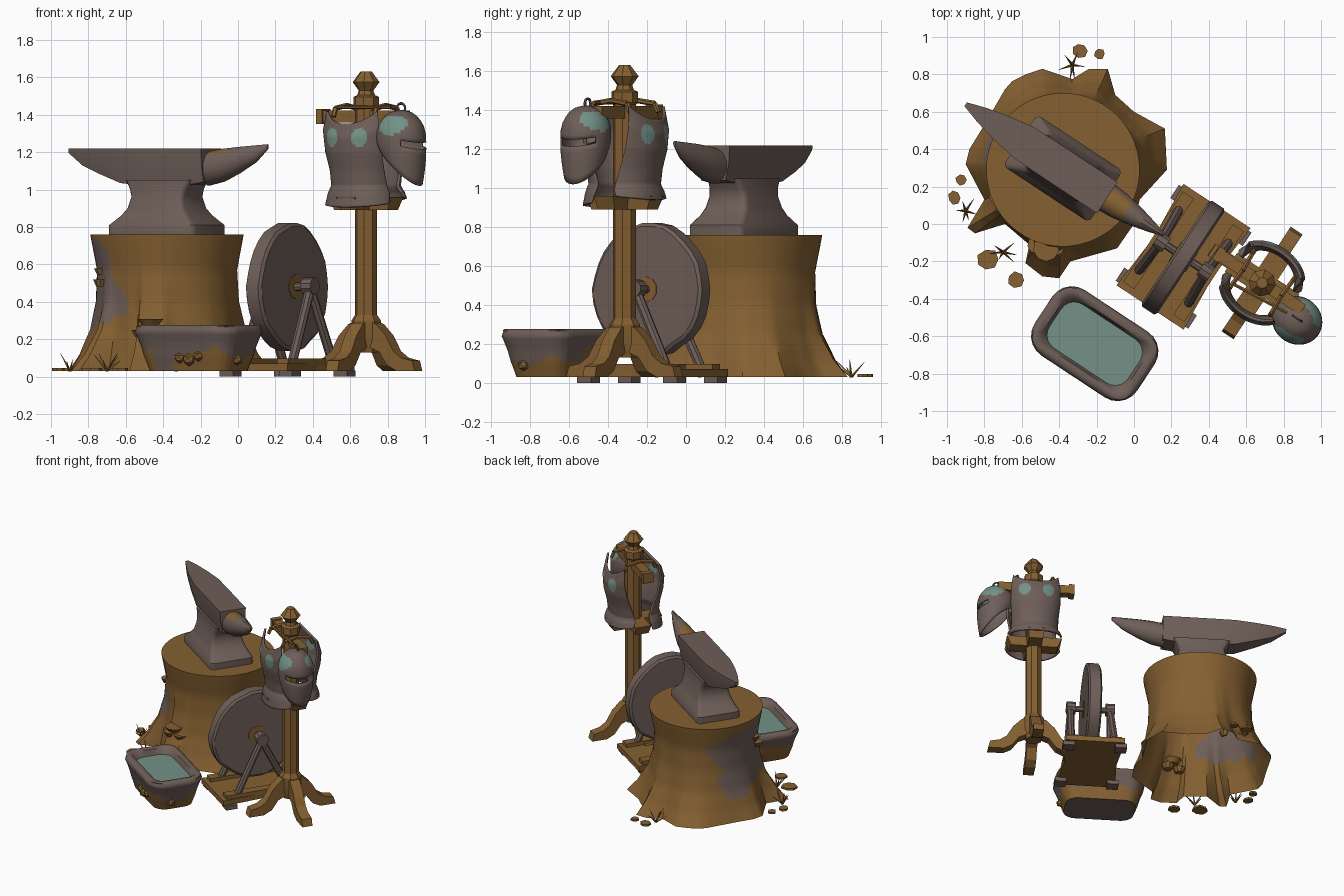
import bpy, bmesh, math, random
from mathutils import Vector, Matrix

if "Cube" in bpy.data.objects:
    bpy.data.objects.remove(bpy.data.objects["Cube"])

random.seed(4)
ANGLE = math.atan2(-0.551, 0.835)      # shared diagonal layout direction


def material(name, rgb):
    m = bpy.data.materials.new(name)
    m.diffuse_color = (*rgb, 1)
    m.use_nodes = True
    m.node_tree.nodes["Principled BSDF"].inputs["Base Color"].default_value = m.diffuse_color
    return m


BROWN = material("wood brown", (0.235, 0.118, 0.031))
GREY = material("iron grey", (0.156, 0.112, 0.097))
TEAL = material("pale teal", (0.175, 0.285, 0.245))


def finish(name, bm, mats, loc=(0, 0, 0), turn=ANGLE, rule=None, smooth=35):
    bmesh.ops.recalc_face_normals(bm, faces=bm.faces)
    if rule:
        for f in bm.faces:
            f.material_index = rule(f.calc_center_median(), f)
    me = bpy.data.meshes.new(name)
    bm.to_mesh(me)
    bm.free()
    ob = bpy.data.objects.new(name, me)
    bpy.context.collection.objects.link(ob)
    for m in mats:
        me.materials.append(m)
    ob.location, ob.rotation_euler = loc, (0, 0, turn)
    if smooth:
        bpy.ops.object.select_all(action='DESELECT')
        ob.select_set(True)
        bpy.context.view_layer.objects.active = ob
        bpy.ops.object.shade_smooth_by_angle(angle=math.radians(smooth))
    return ob


def loft(bm, rings, start=True, end=True, closed=True):
    vs = [[bm.verts.new(p) for p in r] for r in rings]
    n = len(vs[0])
    for a, b in zip(vs, vs[1:]):
        for i in range(n if closed else n - 1):
            j = (i + 1) % n
            bm.faces.new((a[i], a[j], b[j], b[i]))
    if start:
        bm.faces.new(vs[0])
    if end:
        bm.faces.new(vs[-1])


def beam(bm, a, b, r, r2=None, n=8):
    a, b = Vector(a), Vector(b)
    mat = Matrix.Translation((a + b) / 2) @ (b - a).to_track_quat('Z', 'Y').to_matrix().to_4x4()
    bmesh.ops.create_cone(bm, cap_ends=True, segments=n, radius1=r, radius2=r if r2 is None else r2,
                          depth=(b - a).length, matrix=mat)


def box(bm, c, size):
    bmesh.ops.create_cube(bm, size=1, matrix=Matrix.Translation(c) @ Matrix.Diagonal((*size, 1)))


def refine(levels, k):
    out = [levels[0]]
    for a, b in zip(levels, levels[1:]):
        out += [tuple(x + (y - x) * i / k for x, y in zip(a, b)) for i in range(1, k + 1)]
    return out


def rrect(hx, hy, r, z, n=3, k=1):
    pts = []
    for q, (sx, sy) in enumerate(((1, 1), (-1, 1), (-1, -1), (1, -1))):
        for i in range(n + 1):
            t = math.pi / 2 * (q + i / n)
            pts.append((sx * (hx - r) + r * math.cos(t), sy * (hy - r) + r * math.sin(t), z))
    return refine(pts + pts[:1], k)[:-1]


# Stump: round top lofted down to a lobed root outline, open below
C = Vector((-0.38, 0.29))
roots = [(-.65, .765), (-.58, .80), (-.49, .83), (-.33, .775), (-.24, .83), (-.14, .83), (-.10, .69),
         (0, .60), (.165, .51), (.176, .29), (.03, .13), (0, 0), (-.09, -.13), (-.34, -.20),
         (-.40, -.29), (-.49, -.28), (-.58, -.21), (-.56, -.11), (-.69, 0), (-.85, -.05),
         (-.89, -.02), (-.80, .13), (-.90, .32), (-.88, .40), (-.80, .53), (-.69, .72)]
roots = refine(roots + roots[:1], 4)[:-1]
rings = []
for z, r, k in refine([(.03, .38, 1), (.12, .38, .62), (.25, .365, .3), (.4, .36, .13), (.57, .37, .03),
                       (.73, .405, 0), (.76, .41, 0)], 4):
    rings.append([])
    for p in roots:
        v = Vector(p) - C
        v = v.normalized() * (r + (v.length - r) * k)
        rings[-1].append((v.x, v.y, z))


def bark(c, f):
    turn = math.degrees(math.atan2(c.y, c.x)) % 360
    off = turn - 184 + 12 * math.sin(14 * c.z)
    upper = abs(off) < 46 * (1 - ((c.z - .5) / .24) ** 4)
    lower = ((turn - 160) / 20) ** 2 + ((c.z - .34) / .16) ** 2 < 1
    return int((upper or lower) and c.z < .74)


bm = bmesh.new()
loft(bm, rings, start=False)
finish("stump", bm, [BROWN, GREY], (*C, 0), 0, bark)

# Shelf fungi on the stump
bm = bmesh.new()
for x, y, z, r in ((-.47, -.13, .29, .07), (-.52, -.11, .23, .05), (-.42, -.12, .23, .05),
                   (-.725, .19, .56, .045), (-.735, .15, .5, .04)):
    beam(bm, (x, y, z - .018), (x, y, z + .018), r * .6, r, 9)
finish("fungi", bm, [BROWN], turn=0)

# Anvil: waisted foot, wedge heel block and rounded horn
A = (-.38, .297, 0)
bm = bmesh.new()
loft(bm, [rrect(hx, hy, .03, z) for z, hx, hy in ((.76, .275, .165), (.81, .275, .165), (.86, .215, .14),
     (.90, .18, .13), (.96, .165, .115), (1.0, .18, .105), (1.05, .21, .098))])
finish("anvil_foot", bm, [GREY], A)
bm = bmesh.new()
loft(bm, [[(u, -w, 1.22), (u, w, 1.22), (u, w * .95, (b + 1.22) / 2), (u, w * .75, b), (u, -w * .75, b),
           (u, -w * .95, (b + 1.22) / 2)] for u, w, b in ((-.623, .012, 1.195), (-.52, .045, 1.13),
     (-.40, .073, 1.085), (-.25, .098, 1.035), (-.1, .1, 1.02), (.15, .1, 1.02), (.284, .1, 1.04))])
finish("anvil_body", bm, [GREY], A)
bm = bmesh.new()
horn = refine([(.27, .085, 1.02, 1.205), (.36, .078, 1.04, 1.22), (.46, .06, 1.085, 1.23),
               (.57, .032, 1.145, 1.238), (.647, .008, 1.215, 1.243)], 2)
loft(bm, [[(u, w * math.cos(t), (a + b) / 2 + (b - a) / 2 * math.sin(t))
           for t in (math.pi * (i + .5) / 6 for i in range(12))] for u, w, a, b in horn])
finish("anvil_horn", bm, [GREY, BROWN], A, rule=lambda c, f: int(.29 < c.x < .4 and f.normal.z > .6))

# Trough with rounded rim and water, muddy around the foot
bm = bmesh.new()
prof = refine([(.03, .255, .15), (.07, .27, .16), (.11, .285, .172), (.16, .298, .183), (.21, .317, .198),
               (.24, .328, .21), (.265, .32, .202), (.277, .30, .18)], 2)
prof += [(.268, .268, .155), (.225, .252, .14)]


def mud(c, f):
    if len(f.verts) > 4:
        return 2 if c.z > .2 else 0
    edge = .12 + .04 * math.sin(17 * c.x + 11 * c.y) + (.02 if c.y > 0 else 0)
    return int(c.z < edge and not (-.13 < c.x < .0 and c.y < 0) and f.normal.z < .5)


loft(bm, [rrect(hx, hy, hy * (.6 if z < .267 else .4), z, 5, 3) for z, hx, hy in prof])
finish("trough", bm, [GREY, BROWN, TEAL], (-.21, -.64, 0), smooth=50, rule=mud)
bm = bmesh.new()
for u, v, z, r in ((-.01, -.17, .1, .03), (.05, -.17, .09, .035), (.11, -.17, .11, .03), (.28, -.05, .09, .03)):
    bmesh.ops.create_icosphere(bm, subdivisions=1, radius=r, matrix=Matrix.Translation((u, v, z)))
finish("trough_lumps", bm, [BROWN], (-.21, -.64, 0))

# Grinding wheel with a chipped edge
W = (.265, -.175, 0)
n = 30
chips = [random.uniform(-.012, .004) for _ in range(n)]
bm = bmesh.new()
loft(bm, [[(u, (r + c) * math.cos(2 * math.pi * i / n), .48 + (r + c) * math.sin(2 * math.pi * i / n))
           for i, c in enumerate(chips)] for u, r in ((-.05, .325), (-.038, .342), (.038, .342), (.05, .325))])
finish("grinding_wheel", bm, [GREY], W, smooth=25)
bm = bmesh.new()
beam(bm, (-.054, 0, .48), (.054, 0, .48), .065, n=10)
finish("wheel_hub", bm, [BROWN], W)

# Wheel frame: axle, splayed legs, floor board and pads
bm = bmesh.new()
beam(bm, (-.16, 0, .48), (.16, 0, .48), .022)
for s in (-1, 1):
    beam(bm, (s * .11, 0, .485), (s * .175, 0, .485), .046, n=10)
    for t in (-1, 1):
        beam(bm, (s * .145, 0, .47), (s * .16, t * .2, .07), .026)
finish("wheel_frame", bm, [GREY], W)
bm = bmesh.new()
loft(bm, [[(s * u, v, z) for s, v, u in ((1, -.325, .215), (1, 0, .19), (1, .325, .215),
                                         (-1, .325, .215), (-1, 0, .19), (-1, -.325, .215))] for z in (.03, .07)])
for s in (-1, 1):
    box(bm, (s * .16, 0, .08), (.07, .58, .035))
finish("frame_board", bm, [BROWN], W, smooth=0)
bm = bmesh.new()
for s in (-1, 1):
    for t in (-1, 1):
        box(bm, (s * .19, t * .265, .017), (.085, .085, .034))
finish("frame_pads", bm, [GREY], W, smooth=0)

# Armour stand: turned post, four curved legs, cross bars
P = (.685, -.315, 0)
bm = bmesh.new()
loft(bm, [[(r * math.cos(math.pi * (i + .5) / 4), r * math.sin(math.pi * (i + .5) / 4), z) for i in range(8)]
          for r, z in ((.06, .13), (.08, .2), (.08, .3), (.06, .33), (.06, 1.43), (.07, 1.44), (.07, 1.495),
                       (.048, 1.505), (.04, 1.53), (.073, 1.575), (.03, 1.632))])
finish("stand_post", bm, [BROWN], P, smooth=20)
leg = [(.04, .3), (.09, .28), (.15, .22), (.2, .135), (.25, .1), (.32, .085), (.335, .03), (.22, .03),
       (.16, .06), (.11, .13), (.04, .16)]
bm = bmesh.new()
for k in range(4):
    rot = Matrix.Rotation(k * math.pi / 2, 3, 'Z')
    loft(bm, [[rot @ Vector((u, v, z)) for u, z in leg] for v in (-.038, .038)])
finish("stand_legs", bm, [BROWN], P, smooth=20)
bm = bmesh.new()
box(bm, (-.01, 0, 1.39), (.54, .065, .065))
box(bm, (-.275, 0, 1.39), (.04, .08, .08))
for sx, sy in ((.2, .06), (.06, .2)):
    loft(bm, [[(x * sx * k, y * sy * k, z) for x, y in ((1, 1), (-1, 1), (-1, -1), (1, -1))]
              for z, k in ((.89, .85), (.96, 1))])
finish("stand_bars", bm, [BROWN], P, smooth=0)

# Breastplate and backplate: curved shells parted widely at the sides
levels = refine([(.93, .195, .2, 74), (.98, .185, .19, 78), (1.02, .165, .175, 78), (1.1, .165, .185, 71),
                 (1.2, .175, .208, 62), (1.28, .176, .212, 55), (1.35, .16, .19, 52)], 6)
for s, name in ((-1, "breastplate"), (1, "backplate")):
    bm = bmesh.new()
    rows = []
    for z, ru, rv, amax in levels:
        low, high = max(0, (1.0 - z) / .07), max(0, (z - 1.2) / .15)
        rows.append([])
        for i in range(57):
            t = i / 28 - 1
            a = math.radians(amax) * t
            rows[-1].append((ru * math.sin(a) / math.sin(math.radians(amax)), s * rv * math.cos(a) ** .75,
                             z - .025 * low * math.cos(a) + .07 * high * t * t + (.035 * low if s > 0 else 0)))
    loft(bm, rows, False, False, False)
    ob = finish(name, bm, [GREY, TEAL], P, smooth=50,
                rule=lambda c, f: int(((abs(c.x) - .086) / .042) ** 2 + ((c.z - 1.28) / .049) ** 2 < 1))
    mod = ob.modifiers.new("thickness", 'SOLIDIFY')
    mod.thickness, mod.offset = .014, 0

# Shoulder straps
bm = bmesh.new()
for u in (-.13, .13):
    arch = [(u, -.12, 1.39), (u, -.1, 1.435), (u * .95, 0, 1.45), (u, .1, 1.435), (u, .12, 1.39)]
    for a, b in zip(arch, arch[1:]):
        beam(bm, a, b, .014, n=6)
beam(bm, (-.13, -.09, 1.44), (.2, -.06, 1.44), .01, n=6)
finish("shoulder_straps", bm, [BROWN], P)

# Helmet: open dome with pointed chin and an eye slit
H = (.872, -.515, 0)
SIDES = 72
dome = refine([(.012, 1.425, 1.425), (.06, 1.413, 1.413), (.09, 1.395, 1.39), (.11, 1.372, 1.365),
               (.126, 1.345, 1.335), (.136, 1.315, 1.295), (.138, 1.295, 1.25), (.138, 1.28, 1.215),
               (.136, 1.265, 1.15), (.13, 1.25, 1.09), (.12, 1.235, 1.02)], 2)
rows = []
for r, zb, zf in dome:
    ring = []
    for i in range(SIDES):
        a = 2 * math.pi * i / SIDES
        ring.append((r * math.cos(a), r * .92 * math.sin(a), zb + (zf - zb) * ((1 + math.cos(a)) / 2) ** 1.1))
    rows.append(ring)
bm = bmesh.new()
loft(bm, rows, True, False)
bm.faces.ensure_lookup_table()
slit = [f for k, f in enumerate(bm.faces) if k // SIDES in (12, 13) and (k % SIDES < 12 or k % SIDES > 59)]
bmesh.ops.delete(bm, geom=slit, context='FACES')
ob = finish("helmet", bm, [GREY, TEAL], H, smooth=50, rule=lambda c, f: int(
    abs(c.y) > .035 and ((c.x - (.035 if c.y > 0 else .008)) / .083) ** 2 + ((c.z - 1.345) / .052) ** 2 < 1))
mod = ob.modifiers.new("thickness", 'SOLIDIFY')
mod.thickness, mod.offset = .01, -1
bpy.ops.mesh.primitive_torus_add(major_segments=14, minor_segments=6, major_radius=.026, minor_radius=.007,
                                 location=(H[0], H[1] + .01, 1.435), rotation=(math.pi / 2, 0, ANGLE))
bpy.context.object.name = "helmet_ring"
bpy.context.object.data.materials.append(GREY)

# Flat stones and grass tufts on the ground
bm = bmesh.new()
for x, y, r in ((-.78, -.19, .06), (-.63, -.3, .05), (-.925, .235, .032), (-.96, .14, .038),
                (-.29, .925, .045), (-.185, .91, .032)):
    pts = [(x + r * random.uniform(.8, 1.05) * math.cos(t), y + r * random.uniform(.8, 1.05) * math.sin(t))
           for t in (math.pi * i / 3.5 for i in range(7))]
    loft(bm, [[(*p, z) for p in pts] for z in (.03, .045)])
finish("flat_stones", bm, [BROWN], turn=0, smooth=0)
bm = bmesh.new()
for x, y in ((-.9, .07), (-.7, -.15), (-.33, .85)):
    for i in range(6):
        t = i * math.pi / 3 + random.uniform(-.4, .4)
        r, h = random.uniform(.04, .08), random.uniform(.05, .1)
        beam(bm, (x, y, .03), (x + r * math.cos(t), y + r * math.sin(t), .03 + h), .009, .001, 3)
finish("grass_tufts", bm, [BROWN], turn=0, smooth=0)
